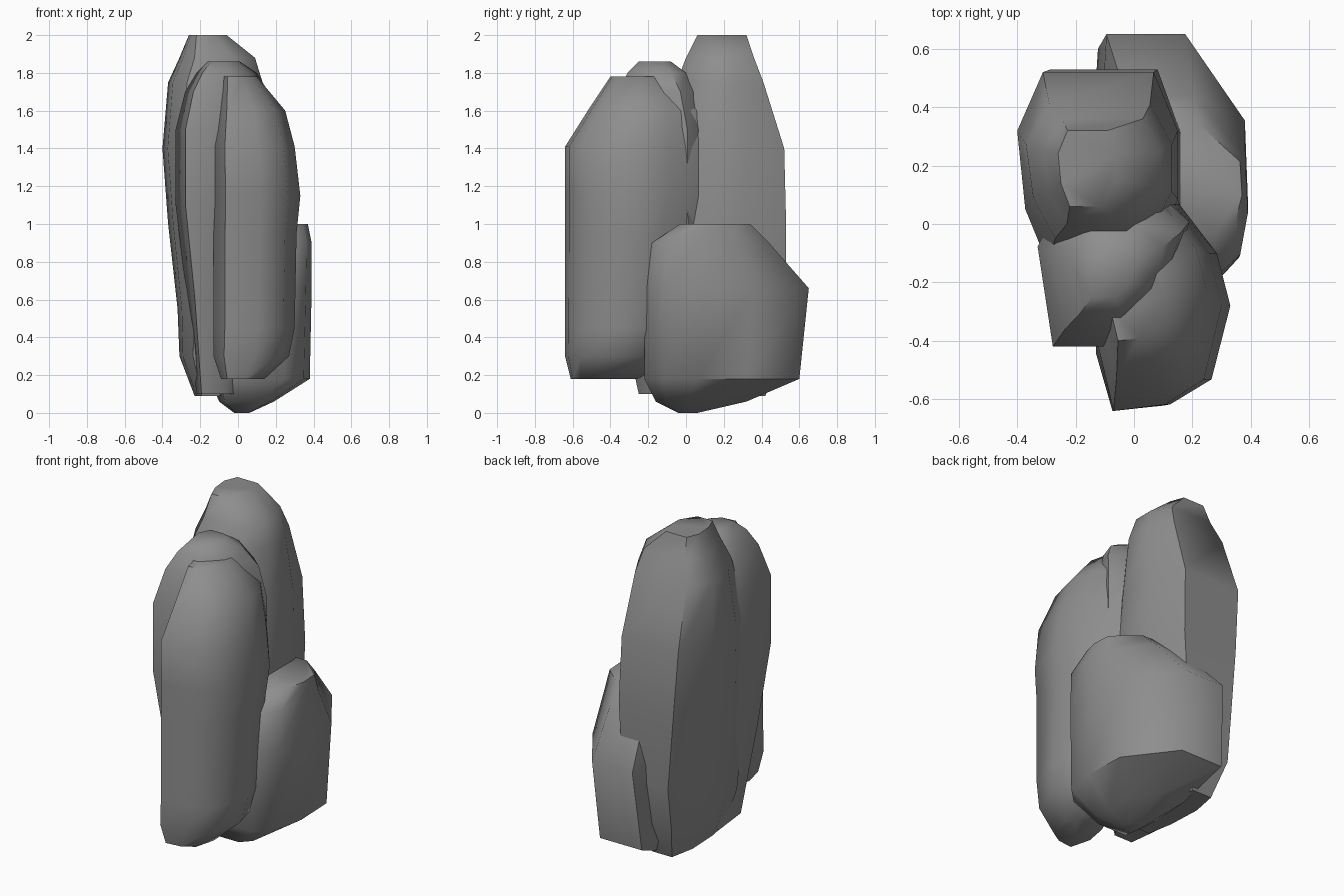
import bpy
import bmesh
import math

default_cube = bpy.data.objects.get("Cube")
if default_cube:
    bpy.data.objects.remove(default_cube, do_unlink=True)

# Stone material
STONE = (0.27, 0.27, 0.27, 1.0)
stone = bpy.data.materials.new("grey_stone")
stone.use_nodes = True
stone.diffuse_color = STONE
shader = next(n for n in stone.node_tree.nodes if n.type == "BSDF_PRINCIPLED")
shader.inputs["Base Color"].default_value = STONE
shader.inputs["Roughness"].default_value = 0.9


def make_rock(name, footprint, levels):
    """Loft a unit footprint through levels of (z, x_min, x_max, y_min, y_max)."""
    bm = bmesh.new()
    rings = []
    for z, x_min, x_max, y_min, y_max in levels:
        ring = []
        for u, v in footprint:
            x = x_min + u * (x_max - x_min)
            y = y_min + v * (y_max - y_min)
            ring.append(bm.verts.new((x, y, z)))
        rings.append(ring)

    count = len(footprint)
    for lower, upper in zip(rings, rings[1:]):
        for i in range(count):
            j = (i + 1) % count
            bm.faces.new((lower[i], lower[j], upper[j], upper[i]))
    bm.faces.new(list(reversed(rings[0])))
    bm.faces.new(rings[-1])
    bmesh.ops.recalc_face_normals(bm, faces=bm.faces)

    mesh = bpy.data.meshes.new(name)
    bm.to_mesh(mesh)
    bm.free()
    mesh.materials.append(stone)
    rock = bpy.data.objects.new(name, mesh)
    bpy.context.collection.objects.link(rock)

    bpy.ops.object.select_all(action="DESELECT")
    rock.select_set(True)
    bpy.context.view_layer.objects.active = rock
    bpy.ops.object.shade_smooth_by_angle(angle=math.radians(55))
    return rock


# Tallest rock at the back
make_rock(
    "tall_back_rock",
    [(0.2, 0), (0.7, 0), (1, 0.35), (1, 0.7), (0.85, 1), (0.16, 1), (0, 0.7), (0.05, 0.3)],
    [
        (0.09, -0.23, -0.04, -0.1, 0.42),
        (0.3, -0.31, 0.05, -0.15, 0.5),
        (0.55, -0.32, 0.12, -0.2, 0.53),
        (1.0, -0.37, 0.16, -0.2, 0.53),
        (1.4, -0.4, 0.15, -0.15, 0.52),
        (1.75, -0.37, 0.13, -0.05, 0.41),
        (1.88, -0.31, 0.09, 0, 0.36),
        (2.0, -0.26, -0.06, 0.06, 0.32),
    ],
)

# Middle rock leaning on the tall one
make_rock(
    "middle_rock",
    [(0.1, 0), (0.55, 0), (0.85, 0.3), (1, 0.75), (0.7, 1), (0.2, 1), (0, 0.6)],
    [
        (0.1, -0.22, 0.05, -0.25, 0.15),
        (0.6, -0.27, 0.15, -0.36, 0.15),
        (1.1, -0.33, 0.19, -0.42, 0.15),
        (1.5, -0.33, 0.19, -0.42, 0.15),
        (1.7, -0.28, 0.16, -0.36, 0.08),
        (1.8, -0.22, 0.1, -0.31, 0),
        (1.86, -0.16, 0.01, -0.25, -0.08),
    ],
)

# Slab at the front
make_rock(
    "front_rock",
    [(0.14, 0), (0.55, 0.03), (0.86, 0.15), (1, 0.5), (0.9, 0.75), (0.6, 1), (0.1, 0.7), (0, 0.35)],
    [
        (0.18, -0.09, 0.14, -0.61, -0.25),
        (0.3, -0.13, 0.27, -0.64, -0.08),
        (0.45, -0.13, 0.3, -0.64, -0.02),
        (0.95, -0.13, 0.31, -0.64, 0.05),
        (1.15, -0.13, 0.33, -0.64, 0.08),
        (1.41, -0.13, 0.3, -0.64, 0.08),
        (1.6, -0.11, 0.25, -0.52, 0.06),
        (1.78, -0.08, 0.1, -0.4, -0.1),
    ],
)

# Low boulder on the left side
make_rock(
    "low_side_rock",
    [(0.1, 0), (0.75, 0), (0.94, 0.12), (1, 0.35), (0.98, 0.66), (0.58, 1), (0.05, 1), (0, 0.5)],
    [
        (0, -0.02, 0.06, -0.04, 0.06),
        (0.06, -0.1, 0.19, -0.16, 0.32),
        (0.18, -0.15, 0.38, -0.22, 0.6),
        (0.66, -0.12, 0.39, -0.22, 0.65),
        (0.9, -0.05, 0.39, -0.18, 0.44),
        (1.0, 0.02, 0.37, -0.03, 0.34),
    ],
)
